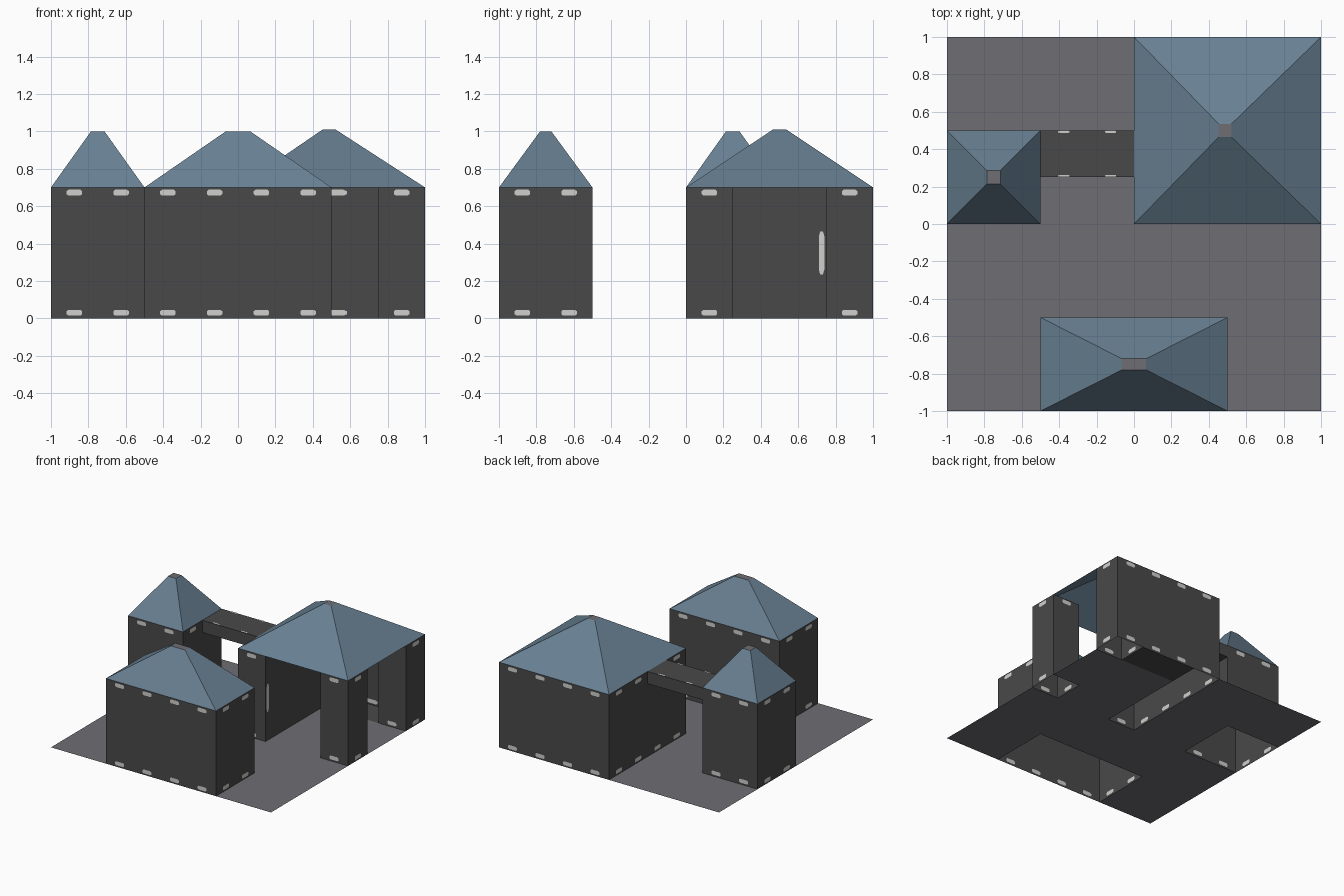
import bpy, bmesh, math
from mathutils import Vector

if "Cube" in bpy.data.objects:
    bpy.data.objects.remove(bpy.data.objects["Cube"])

H = 0.7    # wall height
T = 0.25   # tile size


def material(name, srgb):
    m = bpy.data.materials.new(name)
    lin = [((c / 255 + 0.055) / 1.055) ** 2.4 for c in srgb]
    m.diffuse_color = (*lin, 1)
    m.use_nodes = True
    m.node_tree.nodes["Principled BSDF"].inputs["Base Color"].default_value = m.diffuse_color
    return m


WALL = material("dark_wall", (73, 73, 73))
FLOOR = material("grey_ground", (110, 109, 115))
ROOF = material("slate_blue", (104, 128, 146))
PALE = material("pale_clip", (208, 208, 205))


class Part:
    """Collects faces and turns them into one object of one colour."""
    def __init__(self, name, mat):
        self.name, self.mat, self.bm = name, mat, bmesh.new()

    def face(self, pts):
        self.bm.faces.new([self.bm.verts.new(p) for p in pts])

    def done(self):
        bmesh.ops.remove_doubles(self.bm, verts=self.bm.verts, dist=1e-5)
        me = bpy.data.meshes.new(self.name)
        self.bm.to_mesh(me)
        self.bm.free()
        me.materials.append(self.mat)
        bpy.context.collection.objects.link(bpy.data.objects.new(self.name, me))


def clip(part, center, along, across, length, width):
    """Chamfered pale mark, laid on both sides of a panel."""
    u, v = Vector(along).normalized(), Vector(across).normalized()
    n = u.cross(v)
    outline = [(-.5, -.25), (-.38, -.5), (.38, -.5), (.5, -.25),
               (.5, .25), (.38, .5), (-.38, .5), (-.5, .25)]
    for s in (1, -1):
        pts = [Vector(center) + u * a * length + v * b * width + n * s * 0.003 for a, b in outline]
        part.face(pts if s > 0 else pts[::-1])


def wall(walls, clips, a, b, tiles, marks=True):
    """Single-sheet wall from a to b, with a mark at top and bottom of each tile."""
    a, b = Vector((*a, 0)), Vector((*b, 0))
    up = Vector((0, 0, H))
    walls.face([a, b, b + up, a + up])
    step = (b - a) / tiles
    for i in range(tiles if marks else 0):
        c = a + step * (i + 0.5)
        for z in (0.03, H - 0.028):
            clip(clips, c + Vector((0, 0, z)), step, (0, 0, 1), step.length * 0.33, 0.032)


def block(walls, clips, x0, y0, x1, y1):
    """Four tiled walls around a rectangle."""
    c = [(x0, y0), (x1, y0), (x1, y1), (x0, y1)]
    for i in range(4):
        a, b = c[i], c[(i + 1) % 4]
        wall(walls, clips, a, b, round(math.dist(a, b) / T))


def roof(name, x0, y0, x1, y1, top, cx, cy, rx, ry):
    """Hollow hip roof with a small flat cap."""
    r, cap = Part(name + "_roof", ROOF), Part(name + "_roof_cap", FLOOR)
    lo = [(x0, y0, H), (x1, y0, H), (x1, y1, H), (x0, y1, H)]
    hi = [(cx - rx, cy - ry, top), (cx + rx, cy - ry, top),
          (cx + rx, cy + ry, top), (cx - rx, cy + ry, top)]
    for i in range(4):
        j = (i + 1) % 4
        r.face([lo[i], lo[j], hi[j], hi[i]])
    cap.face(hi)
    r.done()
    cap.done()


# Front house and left tower
clips = Part("wall_clips", PALE)
for name, box, cap in (("front_house", (-.5, -1, .5, -.5), (0, -.75, .065, .03)),
                       ("left_tower", (-1, 0, -.5, .5), (-.75, .25, .036, .036))):
    w = Part(name + "_walls", WALL)
    block(w, clips, *box)
    w.done()
    roof(name, *box, 1.0, *cap)

# Large open hall: L-shaped wing, free pillar and corner pillar
w = Part("hall_walls", WALL)
block(w, clips, .75, 0, 1, .25)
wall(w, clips, (0, 0), (.25, 0), 1)
wall(w, clips, (1, .75), (1, 1), 1)
wall(w, clips, (1, 1), (0, 1), 4)
wall(w, clips, (0, 1), (0, 0), 4)
wall(w, clips, (.75, .75), (1, .75), 1)
wall(w, clips, (.75, 1), (.75, .75), 1)
wall(w, clips, (.25, 0), (.25, 1), 1, marks=False)
wall(w, clips, (.25, .985), (.75, .985), 1)
for y in (.025, .725):
    clip(clips, (.25, y, .35), (0, 0, 1), (0, 1, 0), .23, .03)
w.done()
roof("hall", 0, 0, 1, 1, 1.01, .487, .5, .034, .035)

# Dark floor of the niche at the back of the hall
n = Part("niche_floor", WALL)
n.face([(.25, .75, 0), (.75, .75, 0), (.75, 1, 0), (.25, 1, 0)])
n.done()

# Bridge between tower and hall
b = Part("bridge", WALL)
for z in (.6, .7):
    b.face([(-.5, .25, z), (0, .25, z), (0, .5, z), (-.5, .5, z)])
for y in (.25, .5):
    b.face([(-.5, y, .6), (0, y, .6), (0, y, .7), (-.5, y, .7)])
bmesh.ops.remove_doubles(b.bm, verts=b.bm.verts, dist=1e-5)
bmesh.ops.recalc_face_normals(b.bm, faces=b.bm.faces)
b.done()
for x in (-.375, -.125):
    for y in (.257, .493):
        clip(clips, (x, y, .7), (1, 0, 0), (0, 1, 0), .06, .012)
clips.done()

# Ground tiles, left open beneath the buildings
g = Part("ground", FLOOR)
HOLES = [(-.5, -1, .5, -.5), (-1, 0, -.5, .5), (0, 0, .25, 1),
         (.25, .75, 1, 1), (.75, 0, 1, .25)]
for i in range(8):
    for j in range(8):
        x, y = -1 + i * T, -1 + j * T
        cx, cy = x + T / 2, y + T / 2
        if not any(h[0] < cx < h[2] and h[1] < cy < h[3] for h in HOLES):
            g.face([(x, y, 0), (x + T, y, 0), (x + T, y + T, 0), (x, y + T, 0)])
g.done()
